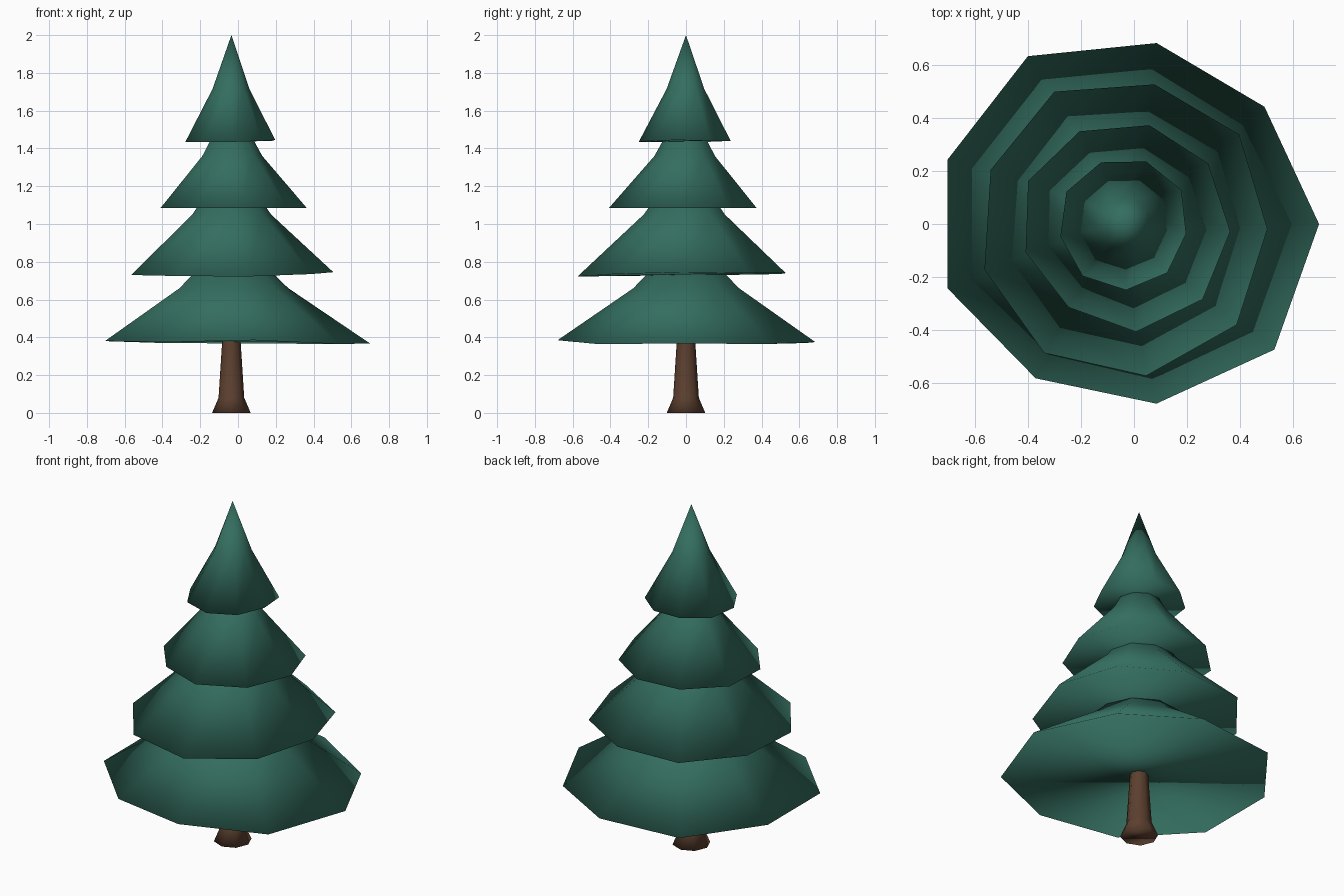
import bpy, bmesh, math

if "Cube" in bpy.data.objects:
    bpy.data.objects.remove(bpy.data.objects["Cube"])

CX = -0.035  # trunk axis


def material(name, rgb):
    m = bpy.data.materials.new(name)
    m.diffuse_color = (*rgb, 1)
    m.use_nodes = True
    m.node_tree.nodes["Principled BSDF"].inputs["Base Color"].default_value = m.diffuse_color
    return m


GREEN = material("needle green", (0.034, 0.155, 0.115))
BROWN = material("bark brown", (0.105, 0.050, 0.028))


def lathe(name, mat, rings, turn=0, tip=None):
    """Join rings of (radii, heights), cap the base and close with a tip or a cap."""
    bm = bmesh.new()
    loops = []
    for radii, heights in rings:
        n = len(radii)
        loop = []
        for i, (r, z) in enumerate(zip(radii, heights)):
            a = math.radians(turn) + 2 * math.pi * i / n
            loop.append(bm.verts.new((CX + r * math.cos(a), r * math.sin(a), z)))
        loops.append(loop)
    for lo, hi in zip(loops, loops[1:]):
        for i in range(n):
            j = (i + 1) % n
            bm.faces.new((lo[i], lo[j], hi[j], hi[i]))
    bm.faces.new(loops[0][::-1])
    top = loops[-1]
    if tip is None:
        bm.faces.new(top)
    else:
        t = bm.verts.new((CX, 0, tip))
        for i in range(n):
            bm.faces.new((top[i], top[(i + 1) % n], t))
    for f in bm.faces:
        f.smooth = True
    me = bpy.data.meshes.new(name)
    bm.to_mesh(me)
    bm.free()
    me.materials.append(mat)
    ob = bpy.data.objects.new(name, me)
    bpy.context.collection.objects.link(ob)


# Trunk with flared foot
lathe("trunk", BROWN, [([r] * 8, [z] * 8) for r, z in
                       ((0.102, 0), (0.068, 0.08), (0.05, 0.36), (0.045, 0.45))])

# Branch tiers: uneven rim radii, rim heights, turn, bend ratio, bend height, tip height
TIERS = [
    ("bottom_tier", (.735, .69, .695, .733, .713, .713, .674, .69, .739),
     (.367, .365, .375, .37, .38, .38, .375, .385, .365), 0, .41, .66, .95),
    ("lower_tier", (.54, .55, .54, .567, .547, .558, .575, .58, .57),
     (.745, .74, .74, .735, .73, .73, .725, .722, .735), -2, .39, 1.05, 1.36),
    ("upper_tier", (.40, .39, .385, .39, .40, .39, .38, .41, .41),
     (1.085,) * 9, -4, .41, 1.36, 1.66),
    ("top_tier", (.235, .25, .25, .25, .252, .248, .253, .25, .245),
     (1.445, 1.44, 1.44, 1.44, 1.435, 1.435, 1.435, 1.435, 1.44), -9, .41, 1.715, 2.0),
]
for name, radii, heights, turn, ratio, bend, tip in TIERS:
    lathe(name, GREEN, [(radii, heights), ([r * ratio for r in radii], [bend] * 9)], turn, tip)
